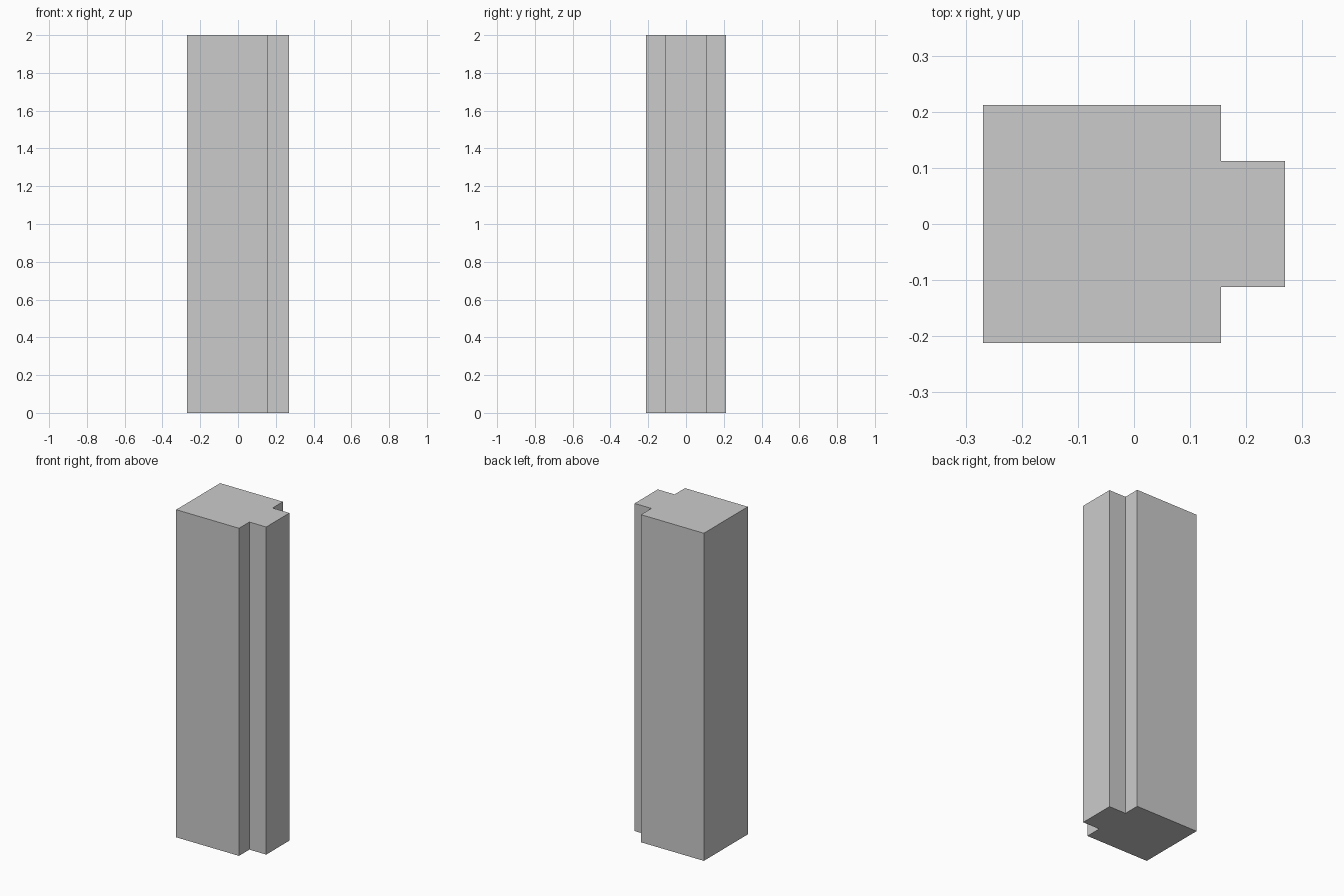
import bpy, bmesh

if "Cube" in bpy.data.objects:
    bpy.data.objects.remove(bpy.data.objects["Cube"])

HEIGHT = 2.0

# Half of the T-shaped cross-section (y > 0), mirrored for the other side
half = [(0.269, 0.112), (0.155, 0.112), (0.155, 0.212), (-0.269, 0.212)]
profile = half + [(x, -y) for x, y in reversed(half)]

# Pillar: extrude the profile straight up
bm = bmesh.new()
base = bm.faces.new([bm.verts.new((x, y, 0)) for x, y in profile])
top = bmesh.ops.extrude_face_region(bm, geom=[base], use_keep_orig=True)
bmesh.ops.translate(bm, vec=(0, 0, HEIGHT),
                    verts=[g for g in top["geom"] if isinstance(g, bmesh.types.BMVert)])
bmesh.ops.recalc_face_normals(bm, faces=bm.faces)

mesh = bpy.data.meshes.new("ribbed_pillar")
bm.to_mesh(mesh)
bm.free()
bpy.context.collection.objects.link(bpy.data.objects.new("ribbed_pillar", mesh))
